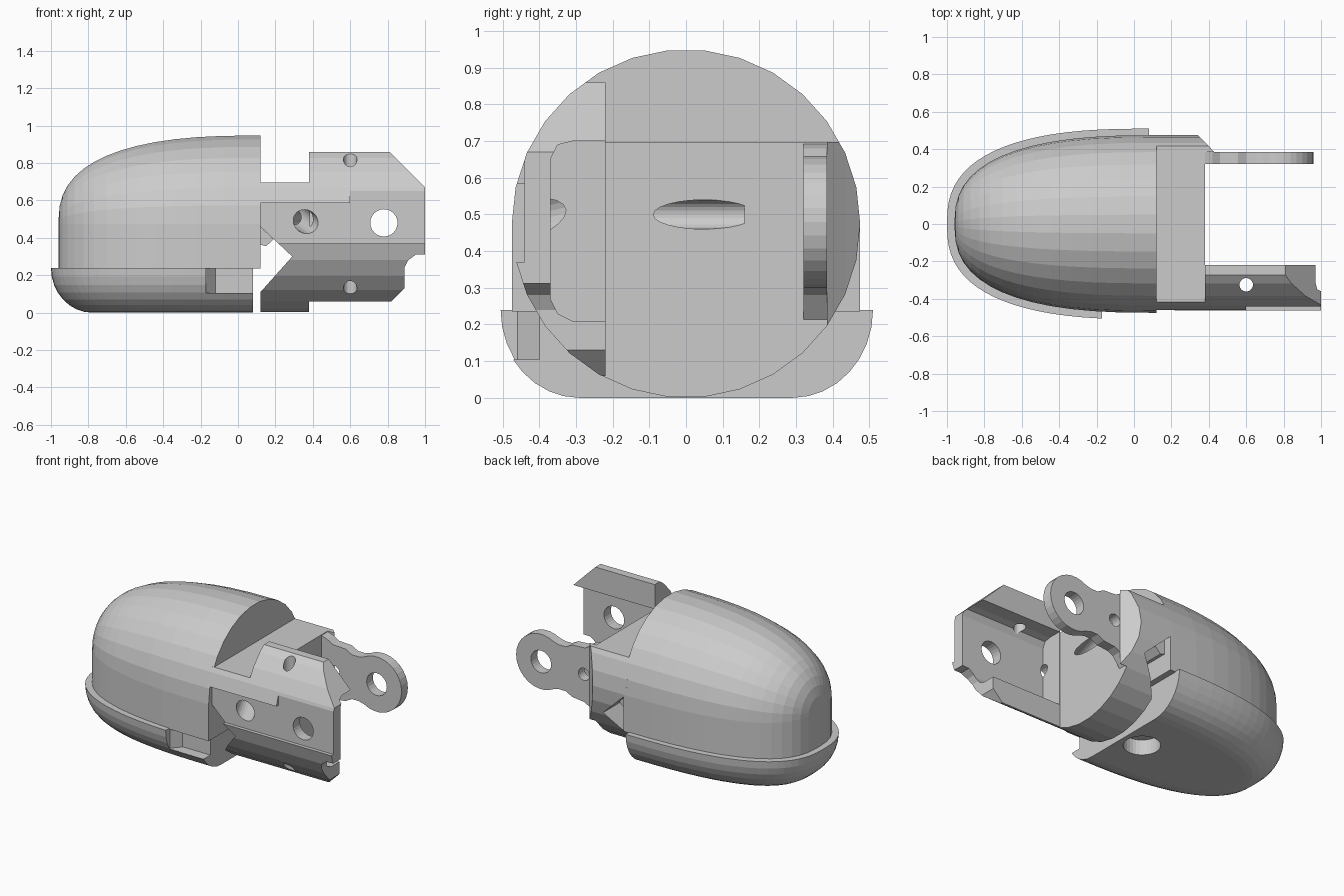
import bpy, bmesh
from math import sin, cos, pi, radians
from mathutils import Vector

if "Cube" in bpy.data.objects:
    bpy.data.objects.remove(bpy.data.objects["Cube"])

R, CZ = 0.475, 0.475      # main radius and axis height
POW = 2 / 2.6             # dome roundness


def loft(name, rings):
    """Skin closed rings of equal length and cap both ends."""
    bm = bmesh.new()
    vs = [[bm.verts.new(p) for p in ring] for ring in rings]
    n = len(vs[0])
    for a, b in zip(vs, vs[1:]):
        for i in range(n):
            j = (i + 1) % n
            bm.faces.new((a[i], a[j], b[j], b[i]))
    bm.faces.new(vs[0])
    bm.faces.new(vs[-1])
    bmesh.ops.recalc_face_normals(bm, faces=bm.faces)
    me = bpy.data.meshes.new(name)
    bm.to_mesh(me)
    bm.free()
    ob = bpy.data.objects.new(name, me)
    bpy.context.collection.objects.link(ob)
    return ob


def prism(name, pts, axis, lo, hi):
    """Extrude a 2D profile along x (y,z), y (x,z) or z (x,y)."""
    put = {'x': lambda p, h: (h, p[0], p[1]),
           'y': lambda p, h: (p[0], h, p[1]),
           'z': lambda p, h: (p[0], p[1], h)}[axis]
    return loft(name, [[put(p, h) for p in pts] for h in (lo, hi)])


def circle(cx, cy, r, n=24, start=0.0):
    return [(cx + r * cos(start + 2 * pi * i / n), cy + r * sin(start + 2 * pi * i / n))
            for i in range(n)]


def boolean(ob, tool, op='DIFFERENCE'):
    m = ob.modifiers.new(op, 'BOOLEAN')
    m.operation, m.object, m.solver = op, tool, 'EXACT'
    bpy.context.view_layer.objects.active = ob
    bpy.ops.object.modifier_apply(modifier=m.name)
    bpy.data.objects.remove(tool)


def barrel(name, shape):
    """Part of the 30-sided barrel that lies inside a shape."""
    ob = prism(name, circle(0, CZ, R, 30), 'x', 0.1, 1.0)
    boolean(ob, shape, 'INTERSECT')
    return ob


def drill(start, end, r):
    a, b = Vector(start), Vector(end)
    d = (b - a).normalized()
    u = d.orthogonal().normalized()
    w = d.cross(u)
    return loft('drill', [[p + u * x + w * y for x, y in circle(0, 0, r)] for p in (a, b)])


# Domed shell: arch section shrinking towards the tip
rings = []
for i in range(15):
    t = radians(89.3) * i / 14
    x, r = 0.12 - 1.08 * sin(t) ** POW, R * cos(t) ** POW
    arch = [(x, r * cos(radians(12 * k)), CZ + r * sin(radians(12 * k))) for k in range(16)]
    rings.append(arch + [(x, -r, 0.235), (x, r, 0.235)])
loft('dome_shell', rings)

# Rounded sole under the shell
rings = []
for i in range(9):
    a = pi / 2 * i / 8
    inset, z = 0.22 * (1 - cos(a)), 0.24 * (1 - sin(a))
    ring = []
    for k in range(41):
        t = radians(-90 + 180 * k / 40)
        c = max(cos(t), 0)
        s = abs(sin(t)) ** POW * (1 if t > 0 else -1)
        ring.append((0.08 - (1.08 - inset) * c ** POW, (0.51 - inset) * s, z))
    rings.append(ring)
sole = loft('sole', rings)
boolean(sole, prism('cut', [(-0.17, -0.6), (0.1, -0.6), (0.1, -0.40), (-0.12, -0.40),
                            (-0.17, -0.46)], 'z', 0.105, 0.3))
boolean(sole, prism('cut', circle(-0.06, 0, 0.11, 32), 'z', -0.1, 0.1))

# Plug with V notch, corner chamfer and blind holes
plug = barrel('plug', prism('shape', [(0.09, 0.46), (0.12, 0.46), (0.29, 0.30), (0.12, 0.11),
                                      (0.12, -0.1), (0.38, -0.1), (0.38, 0.697),
                                      (0.09, 0.697)], 'y', -0.6, 0.6))
boolean(plug, prism('cut', [(0.34, 0.478), (0.40, 0.415), (0.40, 0.6), (0.34, 0.6)], 'z', -0.1, 1))
boolean(plug, drill((0.41, 0.15, 0.5), (0.29, -0.25, 0.5), 0.04))
prism('notch_nub', [(0.1, 0.37), (0.15, 0.355), (0.19, 0.392), (0.12, 0.46), (0.1, 0.46)],
      'y', 0.22, 0.42)

# Cheek behind the tab
barrel('tab_cheek', prism('shape', [(0.38, 0.385), (0.43, 0.385), (0.38, 0.436)],
                          'z', 0.2, 0.697))

# Thick front arm with inner channel
arm = barrel('front_arm', prism('shape', [(0.38, 0.06), (0.82, 0.06), (0.89, 0.13), (0.89, 0.24),
                                          (0.91, 0.28), (0.95, 0.31), (1.1, 0.315), (1.1, 0.57),
                                          (0.81, 0.86), (0.38, 0.86)], 'y', -0.6, -0.22))
boolean(arm, prism('cut', [(-0.1, 0.70), (-0.31, 0.70), (-0.35, 0.69), (-0.37, 0.65),
                           (-0.37, 0.27), (-0.35, 0.23), (-0.31, 0.21), (-0.1, 0.21)],
                   'x', 0.385, 1.1))
boolean(arm, prism('cut', circle(0.78, 0.48, 0.073), 'y', -0.7, 0))
boolean(arm, prism('cut', circle(0.6, -0.325, 0.036), 'z', -0.2, 1.2))

# Flat side recess and slanted hole shared by plug and arm
for ob in (plug, arm):
    boolean(ob, prism('cut', [(0.12, 0.37), (1.1, 0.37), (1.1, 0.67), (0.6, 0.67),
                              (0.6, 0.585), (0.12, 0.585)], 'y', -0.6, -0.44))
    boolean(ob, drill((0.40, -0.54, 0.46), (0.27, -0.2, 0.55), 0.062))

# Thin rear tab with round eye
end = [(0.78 + 0.18 * cos(radians(a)), 0.48 + 0.18 * sin(radians(a)))
       for a in range(-120, 121, 12)]
tab = prism('rear_tab', [(0.37, 0.695), (0.37, 0.2), (0.43, 0.28), (0.47, 0.30), (0.555, 0.31),
                         (0.60, 0.335), (0.65, 0.335)] + end +
            [(0.65, 0.625), (0.60, 0.625), (0.555, 0.65), (0.46, 0.655), (0.42, 0.68)],
            'y', 0.32, 0.385)
for x, r in ((0.78, 0.073), (0.47, 0.04)):
    boolean(tab, prism('cut', circle(x, 0.48, r), 'y', 0.2, 0.5))
